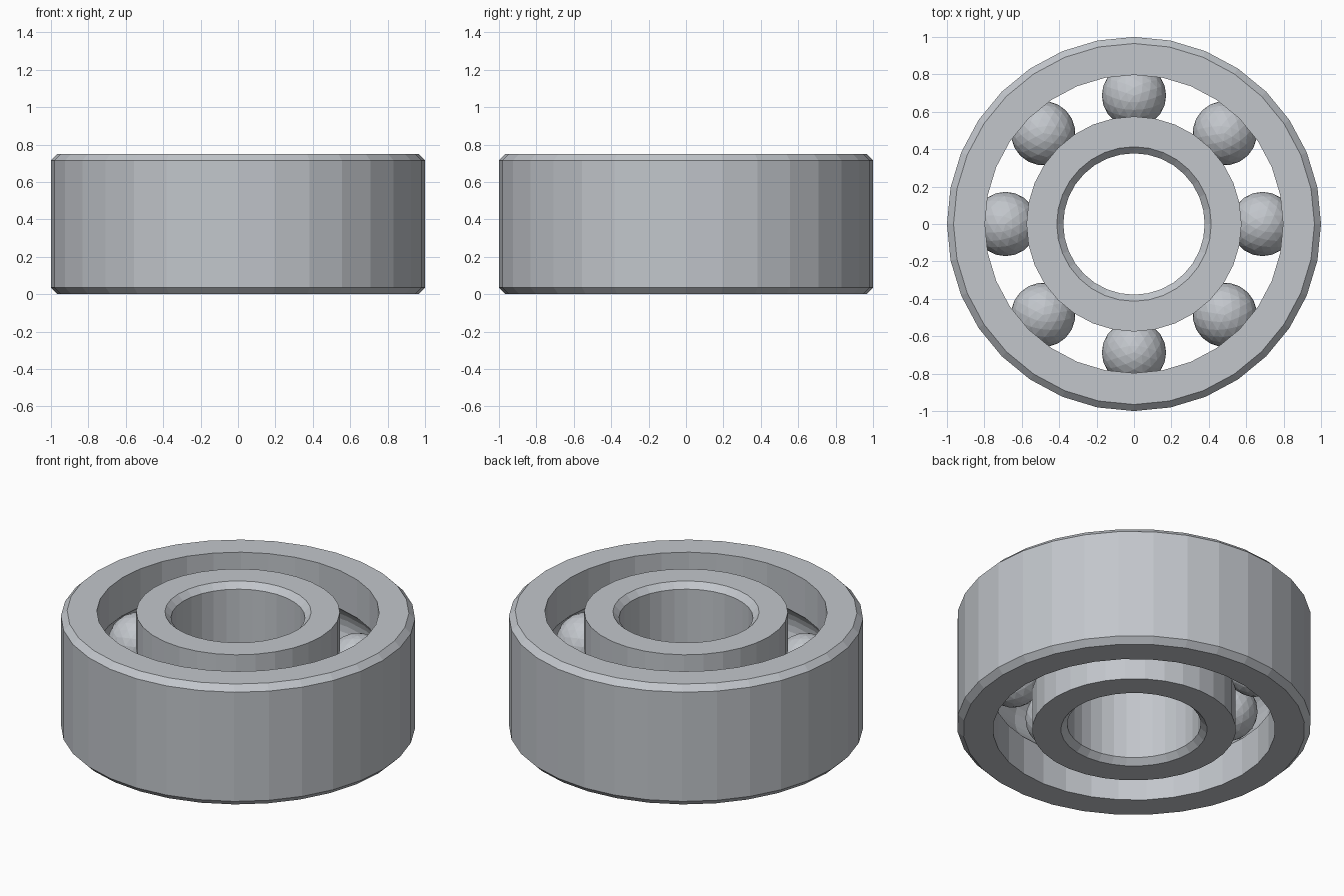
import bpy
import bmesh
from math import tau, cos, sin, acos
from mathutils import Matrix

cube = bpy.data.objects.get("Cube")
if cube:
    bpy.data.objects.remove(cube)

HEIGHT = 0.75
MID = HEIGHT / 2
CHAMFER = 0.035
SIDES = 32
BALLS = 8
PITCH = 0.687         # radius of the circle of ball centres
BALL_R = 0.172
GROOVE_R = 0.176

steel = bpy.data.materials.new("brushed steel grey")
steel.use_nodes = True
colour = (0.54, 0.565, 0.60, 1)
steel.diffuse_color = colour
steel.node_tree.nodes["Principled BSDF"].inputs["Base Color"].default_value = colour


def finish(name, bm):
    bmesh.ops.recalc_face_normals(bm, faces=bm.faces)
    mesh = bpy.data.meshes.new(name)
    bm.to_mesh(mesh)
    bm.free()
    mesh.materials.append(steel)
    obj = bpy.data.objects.new(name, mesh)
    bpy.context.collection.objects.link(obj)
    return obj


def ring(name, plain_r, race_r):
    """Lathe a ring with a chamfered plain wall and a ball groove in the race wall."""
    side = 1 if race_r > PITCH else -1
    inset = plain_r - side * CHAMFER
    profile = [(race_r, 0), (inset, 0), (plain_r, CHAMFER),
               (plain_r, HEIGHT - CHAMFER), (inset, HEIGHT), (race_r, HEIGHT)]
    # Arc of the groove, from its upper edge to its lower edge
    half = acos(abs(race_r - PITCH) / GROOVE_R)
    steps = 8
    for i in range(steps + 1):
        a = half * (1 - 2 * i / steps)
        profile.append((PITCH + side * GROOVE_R * cos(a), MID + GROOVE_R * sin(a)))

    bm = bmesh.new()
    loops = []
    for s in range(SIDES):
        a = tau * s / SIDES
        loops.append([bm.verts.new((r * cos(a), r * sin(a), z)) for r, z in profile])
    n = len(profile)
    for s in range(SIDES):
        p, q = loops[s], loops[(s + 1) % SIDES]
        for i in range(n):
            j = (i + 1) % n
            bm.faces.new((p[i], q[i], q[j], p[j]))
    return finish(name, bm)


# Outer and inner races
ring("outer_ring", 1.0, 0.797)
ring("inner_ring", 0.378, 0.575)

# Faceted balls running between the races
for k in range(BALLS):
    bm = bmesh.new()
    bmesh.ops.create_icosphere(bm, subdivisions=3, radius=BALL_R)
    turn = Matrix.Rotation(tau * k / BALLS, 4, 'Z')
    bm.transform(turn @ Matrix.Translation((PITCH, 0, MID)))
    finish(f"ball_{k + 1}", bm)
